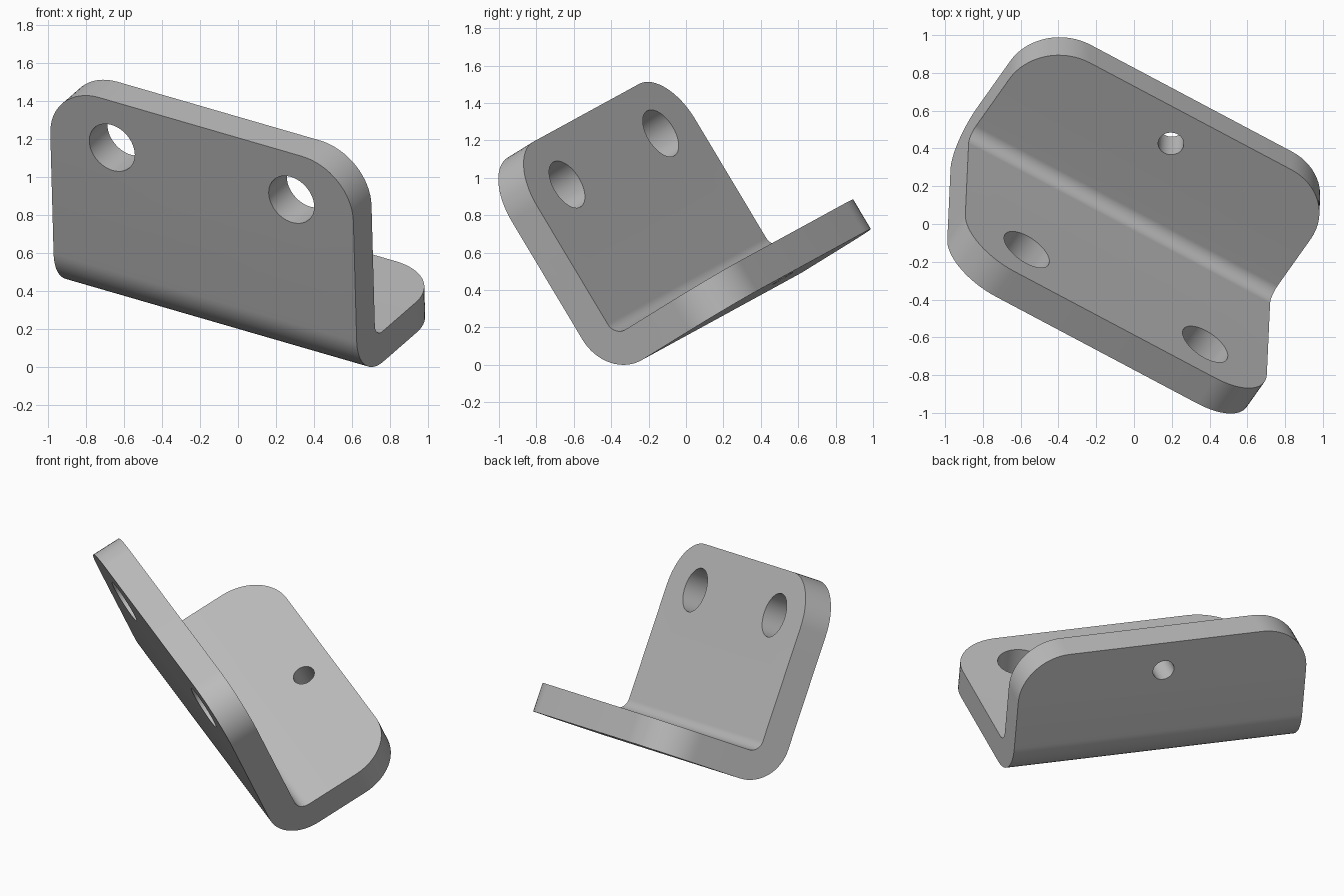
import bpy, bmesh, math
from mathutils import Vector, Matrix

cube = bpy.data.objects.get("Cube")
if cube:
    bpy.data.objects.remove(cube)

# Dimensions: local x runs along the bend, y along the short plate, z up the tall plate
WIDTH, SHORT, TALL, THICK = 1.865, 0.91, 1.307, 0.185
BEND, CORNER = 0.26, 0.31

# Tilted pose of the whole bracket
along = Vector((0.856, -0.454, -0.248)).normalized()
up = Vector((-0.02, -0.515, 0.857))
up = (up - along * up.dot(along)).normalized()
out = up.cross(along)
pose = Matrix((along, out, up)).transposed().to_4x4()
pose.translation = (-0.167, 0.003, 0.143)

steel = bpy.data.materials.new("grey_steel")
steel.use_nodes = True
grey = (0.5, 0.5, 0.5, 1)
steel.diffuse_color = grey
steel.node_tree.nodes["Principled BSDF"].inputs["Base Color"].default_value = grey


def bend_arc(radius, steps=16):
    """Quarter arc about the bend centre, from the short plate to the tall one."""
    angles = [math.pi * 1.5 - math.pi / 2 * i / steps for i in range(steps + 1)]
    return [(BEND + radius * math.cos(t), BEND + radius * math.sin(t)) for t in angles]


def make_bracket():
    # L-shaped section with a rounded bend, extruded along the bend
    profile = [(SHORT, THICK), (SHORT, 0)] + bend_arc(BEND)
    profile += [(0, TALL), (THICK, TALL)] + bend_arc(BEND - THICK)[::-1]
    bm = bmesh.new()
    section = bm.faces.new([bm.verts.new((-WIDTH / 2, y, z)) for y, z in profile])
    swept = bmesh.ops.extrude_face_region(bm, geom=[section], use_keep_orig=True)
    moved = [g for g in swept["geom"] if isinstance(g, bmesh.types.BMVert)]
    bmesh.ops.translate(bm, verts=moved, vec=(WIDTH, 0, 0))

    # Round the outer corners of both plates
    def is_corner(edge):
        a, b = (v.co for v in edge.verts)
        tip = min(a.y, b.y) > SHORT - 0.001 or min(a.z, b.z) > TALL - 0.001
        return tip and abs(a.x - b.x) < 0.001

    bmesh.ops.bevel(bm, geom=[e for e in bm.edges if is_corner(e)], offset=CORNER,
                    segments=16, profile=0.5, affect='EDGES')
    bmesh.ops.recalc_face_normals(bm, faces=bm.faces)
    mesh = bpy.data.meshes.new("angle_bracket")
    bm.to_mesh(mesh)
    bm.free()
    mesh.materials.append(steel)
    obj = bpy.data.objects.new("angle_bracket", mesh)
    bpy.context.collection.objects.link(obj)
    obj.matrix_world = pose
    return obj


def drill(obj, place, radius, turn):
    """Cut a round hole; turn is the cutter's rotation about the bend axis."""
    bpy.ops.mesh.primitive_cylinder_add(vertices=48, radius=radius, depth=THICK * 2)
    cutter = bpy.context.object
    cutter.name = "hole_cutter"
    cutter.hide_render = True
    cutter.matrix_world = pose @ Matrix.Translation(place) @ Matrix.Rotation(turn, 4, 'X')
    cutter.data.materials.append(steel)
    cut = obj.modifiers.new("hole", 'BOOLEAN')
    cut.operation, cut.solver, cut.object = 'DIFFERENCE', 'EXACT', cutter
    bpy.context.view_layer.objects.active = obj
    bpy.ops.object.modifier_apply(modifier=cut.name)
    bpy.data.objects.remove(cutter)


bracket = make_bracket()

# Two large holes in the tall plate, one small hole in the short plate
for side in (-1, 1):
    drill(bracket, (side * 0.552, THICK / 2, 1.02), 0.14, math.pi / 2)
drill(bracket, (0, 0.71, THICK / 2), 0.068, 0)

bpy.ops.object.select_all(action='DESELECT')
bracket.select_set(True)
bpy.context.view_layer.objects.active = bracket
bpy.ops.object.shade_smooth_by_angle(angle=math.radians(30))
